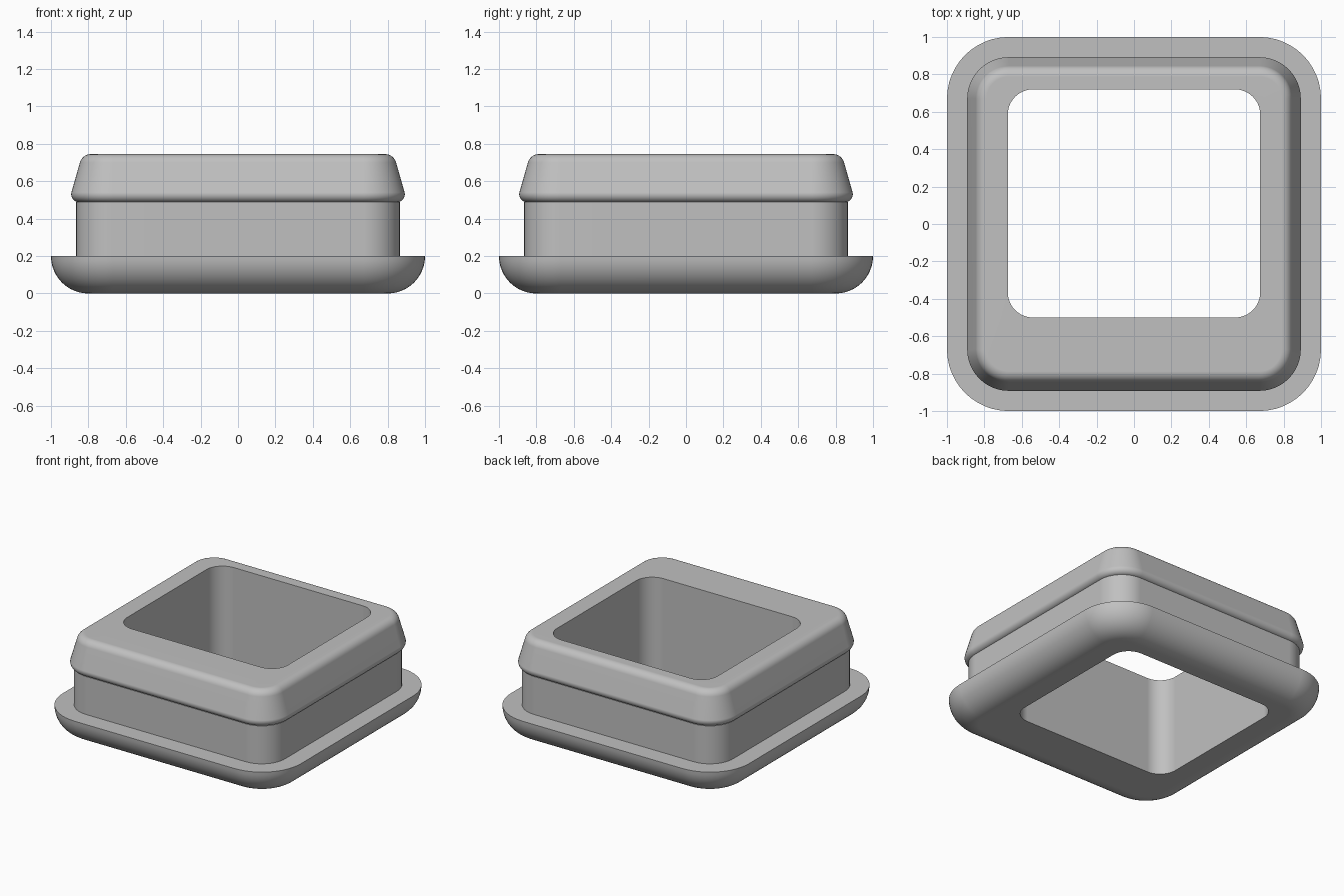
import bpy, bmesh
from math import sin, cos, pi, radians

if "Cube" in bpy.data.objects:
    bpy.data.objects.remove(bpy.data.objects["Cube"], do_unlink=True)

CORNER = 0.67   # centre of every outer corner arc
STEPS = 12      # segments per corner


def rounded_ring(bm, hx, hy, radius, z, cy=0.0):
    """Counter-clockwise rounded rectangle of vertices."""
    ring = []
    for k, (sx, sy) in enumerate([(1, 1), (-1, 1), (-1, -1), (1, -1)]):
        for i in range(STEPS + 1):
            a = (k + i / STEPS) * pi / 2
            ring.append(bm.verts.new((sx * (hx - radius) + radius * cos(a),
                                      cy + sy * (hy - radius) + radius * sin(a), z)))
    return ring


def arc(cx, cz, r, start, end, n):
    """Profile points (half width, height) along an arc, in degrees."""
    angles = [radians(start + (end - start) * i / n) for i in range(n + 1)]
    return [(cx + r * cos(a), cz + r * sin(a)) for a in angles]


# Outer profile: domed flange, straight neck, tapered snap lip
profile = arc(0.8, 0.2, 0.2, -90, 0, 12)
profile += [(0.865, 0.2), (0.865, 0.488)]
profile += arc(0.85, 0.53, 0.042, -80, 15, 7)
profile += arc(0.787, 0.685, 0.06, 15, 90, 8)

bm = bmesh.new()
rings = [rounded_ring(bm, h, h, h - CORNER, z) for h, z in profile]

# Offset square opening right through the plug
rings += [rounded_ring(bm, 0.675, 0.61, 0.135, z, 0.11) for z in (0.745, 0.0)]

# Skin the rings into one closed tube
for lower, upper in zip(rings, rings[1:] + rings[:1]):
    for i in range(len(lower)):
        j = (i + 1) % len(lower)
        bm.faces.new((lower[i], lower[j], upper[j], upper[i]))
bmesh.ops.recalc_face_normals(bm, faces=bm.faces)

mesh = bpy.data.meshes.new("tube_plug")
bm.to_mesh(mesh)
bm.free()
plug = bpy.data.objects.new("tube_plug", mesh)
bpy.context.collection.objects.link(plug)

# Plain grey plastic
grey = bpy.data.materials.new("grey_plastic")
grey.use_nodes = True
colour = (0.53, 0.53, 0.53, 1)
grey.diffuse_color = colour
grey.node_tree.nodes["Principled BSDF"].inputs["Base Color"].default_value = colour
mesh.materials.append(grey)

# Smooth curves with crisp edges and flat faces
bpy.ops.object.select_all(action='DESELECT')
plug.select_set(True)
bpy.context.view_layer.objects.active = plug
bpy.ops.object.shade_smooth_by_angle(angle=radians(35))
weighted = plug.modifiers.new("flat_faces", 'WEIGHTED_NORMAL')
weighted.keep_sharp = True
